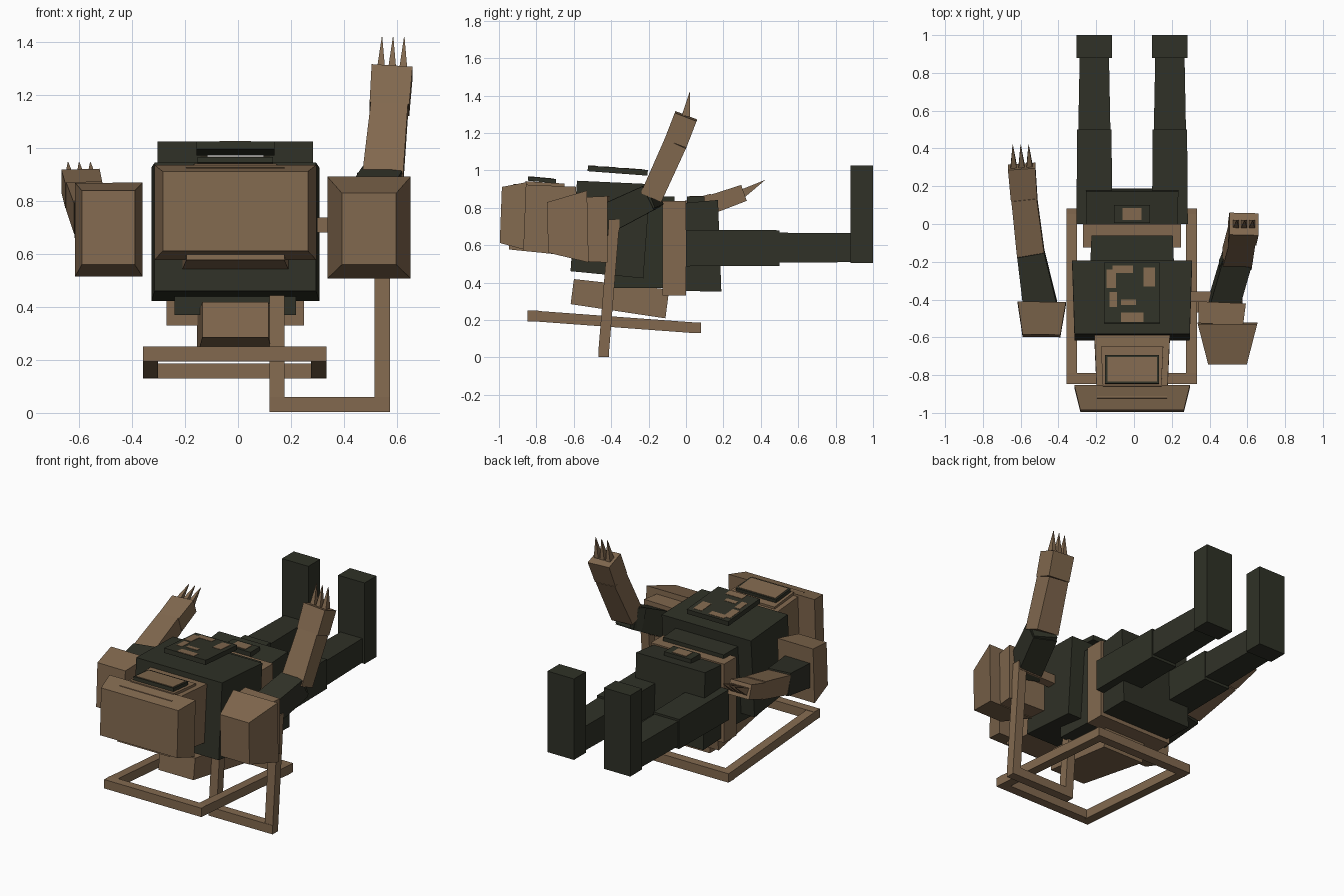
import bpy, bmesh, math
from mathutils import Vector as V


def material(name, rgb):
    m = bpy.data.materials.new(name)
    m.diffuse_color = (*rgb, 1)
    return m


TAN = material("tan armour", (0.223, 0.141, 0.078))
DARK = material("dark olive", (0.029, 0.031, 0.020))


def block(name, mat, p0, p1, s0, s1=None):
    """Tapered box from p0 to p1; sizes are (width along x, thickness)."""
    p0, p1, s1 = V(p0), V(p1), s1 or s0
    d = (p1 - p0).normalized()
    ref = V((1, 0, 0)) if abs(d.x) < 0.9 else V((0, 1, 0))
    side = (ref - d * ref.dot(d)).normalized()
    up = side.cross(d)
    bm = bmesh.new()
    rings = []
    for p, s in ((p0, s0), (p1, s1)):
        rings.append([bm.verts.new(p + side * a * s[0] / 2 + up * b * s[1] / 2)
                      for a, b in ((-1, -1), (1, -1), (1, 1), (-1, 1))])
    lo, hi = rings
    bm.faces.new(lo)
    bm.faces.new(hi)
    for i in range(4):
        j = (i + 1) % 4
        bm.faces.new((lo[i], lo[j], hi[j], hi[i]))
    bmesh.ops.recalc_face_normals(bm, faces=bm.faces)
    me = bpy.data.meshes.new(name)
    bm.to_mesh(me)
    bm.free()
    me.materials.append(mat)
    ob = bpy.data.objects.new(name, me)
    bpy.context.collection.objects.link(ob)
    return ob


CX = -0.01

# Legs and upright feet
for s, tag in ((-1, "left"), (1, "right")):
    x = CX + s * 0.2
    block(tag + "_thigh", DARK, (x, 0.0, 0.585), (x, 0.5, 0.585), (0.19, 0.195), (0.182, 0.19))
    block(tag + "_shin", DARK, (x, 0.5, 0.587), (x, 0.89, 0.587), (0.17, 0.16), (0.155, 0.155))
    block(tag + "_foot", DARK, (x, 0.88, 0.765), (x, 1.0, 0.765), (0.188, 0.52))

# Torso, lying on its back
block("pelvis", DARK, (CX, -0.01, 0.59), (CX, 0.18, 0.597), (0.48, 0.47), (0.49, 0.49))
block("belt", TAN, (CX, -0.125, 0.583), (CX, 0.0, 0.583), (0.52, 0.505))
block("waist", DARK, (CX, -0.4, 0.62), (CX, -0.065, 0.615), (0.46, 0.5), (0.43, 0.49))
block("chest", DARK, (CX, -0.6, 0.703), (CX, -0.21, 0.675), (0.61, 0.485), (0.635, 0.505))
block("back_pack", TAN, (CX, -0.608, 0.352), (CX, -0.1, 0.286), (0.25, 0.135), (0.29, 0.155))

# Chest plate with tan patches, floating over the chest
block("chest_plate", DARK, (CX, -0.525, 1.011), (CX, -0.205, 0.987), (0.295, 0.03))
patches = ((-0.11, -0.44, -0.36, 0.04), (-0.12, -0.34, -0.24, 0.05), (-0.01, -0.52, -0.47, 0.12),
           (-0.06, -0.26, -0.22, 0.11), (0.08, -0.33, -0.23, 0.06), (-0.03, -0.43, -0.40, 0.08))
for x, y0, y1, w in patches:
    z0, z1 = (1.011 - (y + 0.525) * 0.075 + 0.0145 for y in (y0, y1))
    block("chest_patch", TAN, (x, y0, z0), (x, y1, z1), (w, 0.005))

# Belt plate
block("belt_plate", DARK, (CX, 0.005, 0.843), (CX, 0.1, 0.843), (0.19, 0.035))
block("belt_patch", TAN, (CX, 0.02, 0.861), (CX, 0.085, 0.861), (0.1, 0.005))

# Head, crown piece and visor
block("head", TAN, (CX, -0.935, 0.752), (CX, -0.6, 0.728), (0.37, 0.35), (0.4, 0.37))
block("crown", TAN, (CX, -0.99, 0.762), (CX, -0.86, 0.757), (0.548, 0.30), (0.612, 0.36))
block("face_plate", TAN, (CX, -0.86, 0.925), (CX, -0.65, 0.912), (0.31, 0.035), (0.33, 0.035))
block("visor", DARK, (CX, -0.845, 0.956), (CX, -0.695, 0.942), (0.285, 0.022))
block("visor_glass", TAN, (CX, -0.835, 0.966), (CX, -0.705, 0.954), (0.262, 0.005))

# Shoulder pads
block("right_shoulder_outer", TAN, (0.495, -0.74, 0.695), (0.495, -0.525, 0.70), (0.205, 0.27), (0.315, 0.385))
block("right_shoulder_inner", TAN, (0.46, -0.53, 0.685), (0.465, -0.415, 0.685), (0.235, 0.345), (0.255, 0.355))
block("left_shoulder", TAN, (-0.49, -0.592, 0.70), (-0.488, -0.42, 0.692), (0.2, 0.28), (0.255, 0.355))


def arm(tag, shoulder, elbow, wrist, knuckle, tip, upper, fore, hand):
    """Dark upper arm, tan forearm and hand, three pointed claws."""
    block(tag + "_upper_arm", DARK, shoulder, elbow, upper[0], upper[1])
    block(tag + "_forearm", TAN, elbow, wrist, fore[0], fore[1])
    block(tag + "_hand", TAN, wrist, knuckle, hand[0], hand[1])
    for k in (-1, 0, 1):
        off = V((k * 0.042, 0, 0))
        block(tag + "_claw", TAN, V(knuckle) + off, V(tip) + off, (0.032, 0.045), (0.002, 0.002))


arm("right", (0.47, -0.44, 0.735), (0.545, -0.185, 0.86), (0.572, -0.055, 1.148), (0.582, 0.0, 1.29), (0.586, 0.02, 1.42),
    ((0.155, 0.16), (0.155, 0.14)), ((0.155, 0.12), (0.14, 0.125)), ((0.15, 0.125), (0.155, 0.125)))
arm("left", (-0.495, -0.44, 0.685), (-0.547, -0.155, 0.735), (-0.582, 0.14, 0.82), (-0.595, 0.305, 0.878), (-0.6, 0.42, 0.947),
    ((0.18, 0.16), (0.145, 0.14)), ((0.145, 0.12), (0.135, 0.11)), ((0.14, 0.10), (0.145, 0.09)))
block("right_elbow", DARK, (0.52, -0.24, 0.835), (0.55, -0.165, 0.865), (0.15, 0.13), (0.145, 0.12))


def frame(name, a, b, c, d, t=0.057):
    """Closed square-bar frame through four corners."""
    pts = [V(p) for p in (a, b, c, d)]
    for i in range(4):
        p, q = pts[i], pts[(i + 1) % 4]
        e = (q - p).normalized() * t / 2
        if abs(e.x) > t / 4:
            p, q = p - e, q + e
        block(name, TAN, p, q, (t, t))


# Tilted carrying frame below and upright strap frame on the right
xl, xr = -0.33, 0.305
frame("lower_frame", (xl, -0.818, 0.222), (xr, -0.818, 0.222), (xr, 0.053, 0.158), (xl, 0.053, 0.158))
frame("strap_frame", (0.147, -0.44, 0.031), (0.545, -0.44, 0.031), (0.545, -0.385, 0.71), (0.147, -0.385, 0.71))
